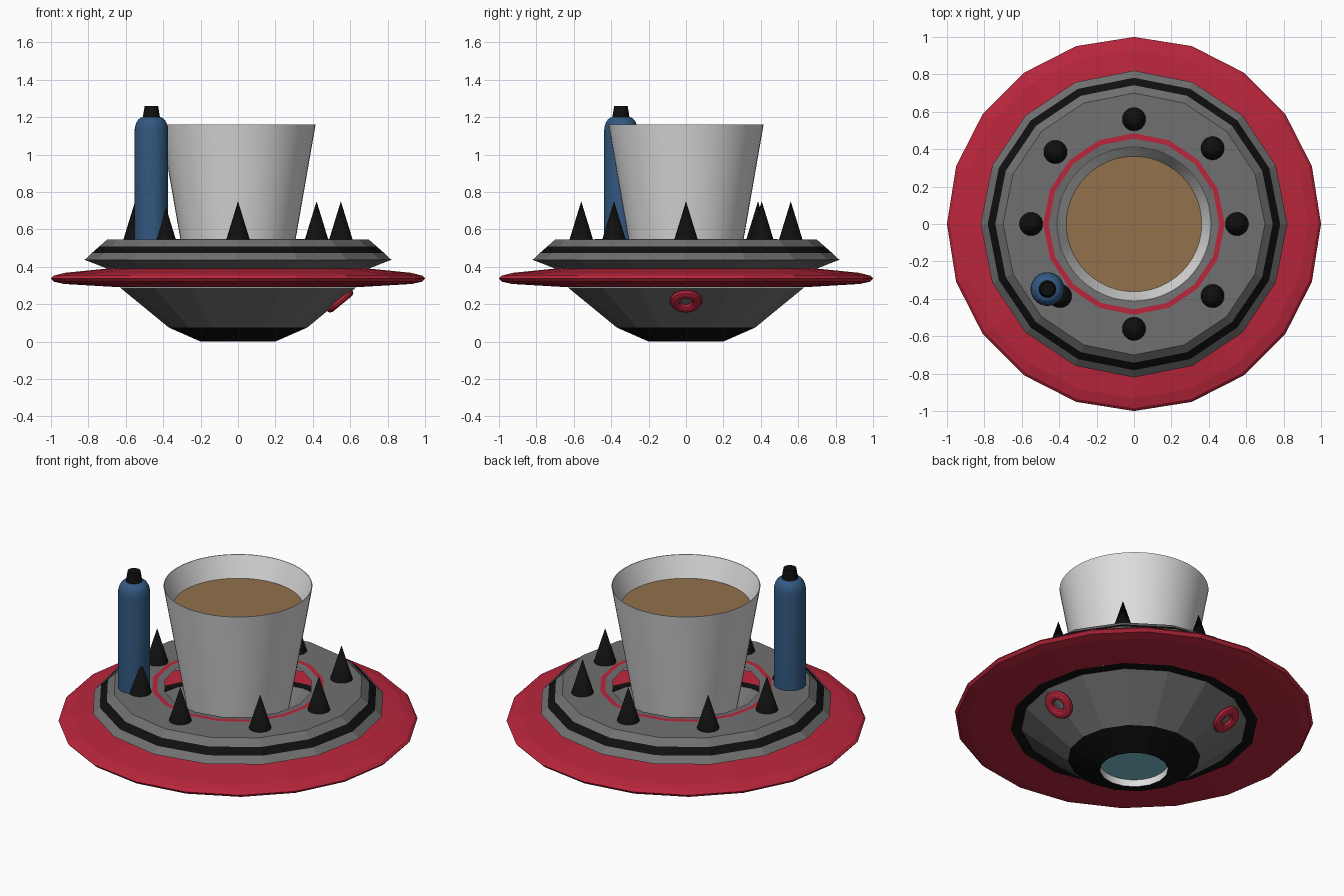
import bpy, bmesh, math
from mathutils import Matrix, Vector

if "Cube" in bpy.data.objects:
    bpy.data.objects.remove(bpy.data.objects["Cube"])


def material(name, r, g, b):
    lin = [(c / 255 / 12.92 if c <= 10 else ((c / 255 + 0.055) / 1.055) ** 2.4) for c in (r, g, b)]
    m = bpy.data.materials.new(name)
    m.diffuse_color = (*lin, 1)
    m.use_nodes = True
    m.node_tree.nodes["Principled BSDF"].inputs["Base Color"].default_value = m.diffuse_color
    return m


RED = material("red", 186, 38, 60)
GREY = material("hull grey", 112, 112, 112)
BLACK = material("black", 15, 15, 15)
WHITE = material("cup white", 222, 222, 222)
BROWN = material("drink brown", 146, 113, 76)
BLUE = material("can blue", 50, 88, 128)
CYAN = material("glow cyan", 120, 195, 205)


def lathe(name, profile, sides, mats, loc=(0, 0, 0), smooth=False):
    """Spin (radius, z) points; mats is one material or one per segment."""
    if not isinstance(mats, list):
        mats = [mats] * (len(profile) - 1)
    slots = list(dict.fromkeys(mats))
    bm = bmesh.new()
    rings = []
    for r, z in profile:
        if r == 0:
            rings.append([bm.verts.new((0, 0, z))] * sides)
        else:
            rings.append([bm.verts.new((r * math.cos(i * math.tau / sides),
                                        r * math.sin(i * math.tau / sides), z)) for i in range(sides)])
    for a, b, m in zip(rings, rings[1:], mats):
        for i in range(sides):
            j = (i + 1) % sides
            quad = list(dict.fromkeys((a[i], a[j], b[j], b[i])))
            bm.faces.new(quad).material_index = slots.index(m)
    return finish(name, bm, slots, loc, smooth)


def finish(name, bm, slots, loc=(0, 0, 0), smooth=False):
    me = bpy.data.meshes.new(name)
    bm.to_mesh(me)
    bm.free()
    for m in slots:
        me.materials.append(m)
    ob = bpy.data.objects.new(name, me)
    ob.location = loc
    bpy.context.collection.objects.link(ob)
    if smooth:
        bpy.ops.object.select_all(action='DESELECT')
        ob.select_set(True)
        bpy.context.view_layer.objects.active = ob
        bpy.ops.object.shade_smooth_by_angle(angle=math.radians(35))
    return ob


# Saucer: lower bowl, wide red disc, upper deck with a hole for the cup
lathe("lower_bowl", [(0.19, 0), (0.2, 0), (0.37, 0.075), (0.63, 0.288), (0.69, 0.29)], 16,
      [BLACK, BLACK, GREY, BLACK])
lathe("red_disc", [(0.675, 0.293), (0.93, 0.308), (0.985, 0.32), (1.0, 0.337),
                   (0.985, 0.352), (0.93, 0.367), (0.67, 0.393)], 20, RED)
lathe("upper_deck", [(0.66, 0.375), (0.82, 0.437), (0.782, 0.473), (0.742, 0.508), (0.70, 0.545),
                     (0.485, 0.547), (0.457, 0.547), (0.415, 0.542)], 16,
      [GREY, GREY, BLACK, GREY, GREY, RED, GREY])

# Thruster under the saucer
lathe("thruster_wall", [(0.19, 0.0), (0.19, 0.045)][::-1], 32, WHITE, smooth=True)
lathe("thruster_glow", [(0, 0.044), (0.19, 0.044)], 32, CYAN)

# Cup and drink
lathe("cup", [(0, 0.42), (0.286, 0.42), (0.415, 1.16), (0.411, 1.16), (0.36, 1.03)], 48, WHITE, smooth=True)
lathe("drink", [(0.362, 1.036), (0, 1.036)], 48, BROWN)

# Ring of spikes
for i, (x, y) in enumerate([(0.55, 0), (0.42, 0.405), (0, 0.56), (-0.42, 0.385),
                            (-0.55, 0), (-0.395, -0.385), (0, -0.56), (0.42, -0.385)]):
    lathe(f"spike_{i + 1}", [(0, 0.538), (0.065, 0.538), (0, 0.75)], 24, BLACK, (x, y, 0), True)

# Spray can with domed shoulder and nozzle
dome = [(0.045 + 0.045 * math.cos(t * math.pi / 10), 1.125 + 0.075 * math.sin(t * math.pi / 10))
        for t in range(6)]
can = (-0.463, -0.348, 0)
lathe("spray_can", [(0, 0.54), (0.09, 0.54)] + dome + [(0, 1.2)], 32, BLUE, can, True)
lathe("can_nozzle", [(0, 1.198), (0.046, 1.198), (0.036, 1.26), (0, 1.26)], 24, BLACK, can, True)

# Two flattened red rings lying on the bowl
slope = math.atan2(0.213, 0.26)
for k, ang in enumerate((0, math.radians(120))):
    bm = bmesh.new()
    U, V = 24, 10
    grid = []
    for i in range(U):
        u = i * math.tau / U
        row = []
        for j in range(V):
            v = j * math.tau / V
            r = 0.059 + 0.028 * math.cos(v)
            row.append(bm.verts.new((r * math.cos(u), r * math.sin(u), 0.02 * math.sin(v))))
        grid.append(row)
    for i in range(U):
        for j in range(V):
            n, m = (i + 1) % U, (j + 1) % V
            bm.faces.new((grid[i][j], grid[n][j], grid[n][m], grid[i][m]))
    place = (Matrix.Rotation(ang, 4, 'Z') @ Matrix.Translation(Vector((0.546, 0, 0.216)))
             @ Matrix.Rotation(-slope, 4, 'Y'))
    bm.transform(place)
    finish(f"bowl_ring_{k + 1}", bm, [RED], smooth=True)
